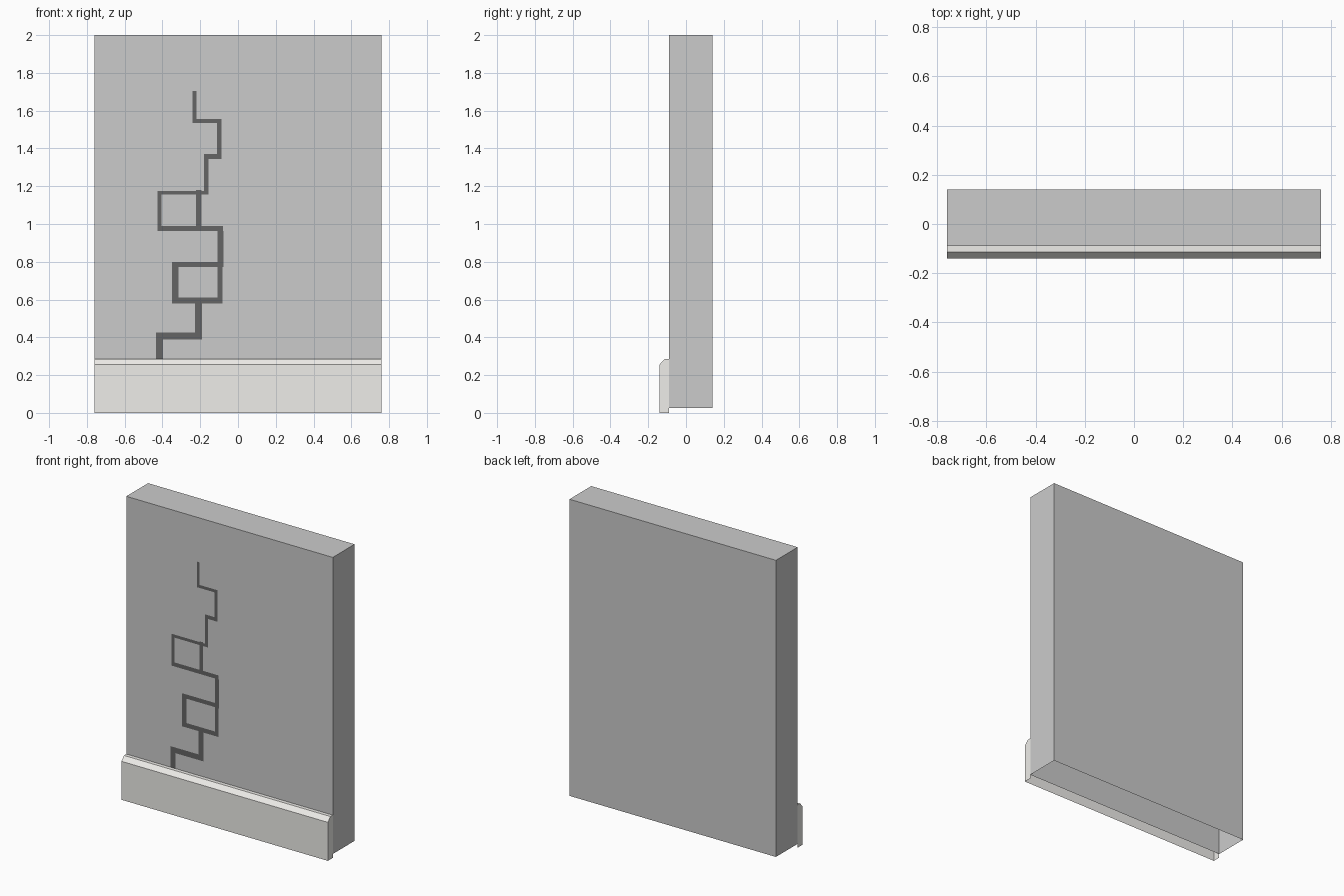
import bpy, bmesh

if "Cube" in bpy.data.objects:
    bpy.data.objects.remove(bpy.data.objects["Cube"])

X = 0.76            # half width
FRONT = -0.089      # wall face


def make(name, build, color=None):
    bm = bmesh.new()
    build(bm)
    me = bpy.data.meshes.new(name)
    bm.to_mesh(me)
    bm.free()
    ob = bpy.data.objects.new(name, me)
    bpy.context.collection.objects.link(ob)
    if color:
        mat = bpy.data.materials.new(name + "_colour")
        mat.diffuse_color = (*color, 1)
        mat.use_nodes = True
        mat.node_tree.nodes["Principled BSDF"].inputs["Base Color"].default_value = mat.diffuse_color
        me.materials.append(mat)
    return ob


def extrude_x(bm, profile, open_edges):
    """Sweep a y/z profile across the width, leaving some sides open."""
    a, b = [[bm.verts.new((x, y, z)) for y, z in profile] for x in (-X, X)]
    n = len(profile)
    for i in range(n):
        if i not in open_edges:
            j = (i + 1) % n
            bm.faces.new((a[i], a[j], b[j], b[i]))
    bm.faces.new(a[::-1])
    bm.faces.new(b)
    bmesh.ops.recalc_face_normals(bm, faces=bm.faces)


# Wall slab, open underneath
wall = [(FRONT, 0.026), (0.14, 0.026), (0.14, 2.0), (FRONT, 2.0)]
make("wall", lambda bm: extrude_x(bm, wall, {0}))

# Chamfered skirting board, open at bottom and back
board = [(FRONT, 0), (-0.14, 0), (-0.14, 0.256), (-0.114, 0.285), (FRONT, 0.285)]
make("skirting_board", lambda bm: extrude_x(bm, board, {0, 4}), (0.86, 0.85, 0.82))

# Stepped crack: strips as x0, x1, z0, z1, wider towards the floor
strips = [
    (-.24, -.22, 1.535, 1.705), (-.22, -.11, 1.535, 1.555),
    (-.11, -.087, 1.345, 1.555), (-.18, -.11, 1.345, 1.37),
    (-.18, -.157, 1.155, 1.345),
    # upper loop
    (-.425, -.22, 1.155, 1.175), (-.425, -.405, .99, 1.155),
    (-.425, -.08, .963, .99), (-.222, -.193, .99, 1.18),
    (-.193, -.18, 1.155, 1.175),
    # lower loop
    (-.108, -.077, .80, .963), (-.35, -.077, .772, .80),
    (-.35, -.315, .58, .772), (-.315, -.082, .58, .61),
    (-.108, -.082, .61, .772),
    # foot, carrying on behind the skirting
    (-.227, -.19, .425, .58), (-.435, -.19, .388, .425),
    (-.435, -.397, .15, .388), (-.397, -.19, .15, .19),
    (-.227, -.19, .026, .15),
]


def crack(bm):
    y = FRONT - 0.001
    for x0, x1, z0, z1 in strips:
        bm.faces.new([bm.verts.new((x, y, z))
                      for x, z in ((x0, z0), (x1, z0), (x1, z1), (x0, z1))])


make("wall_crack", crack, (0.13, 0.13, 0.13))
